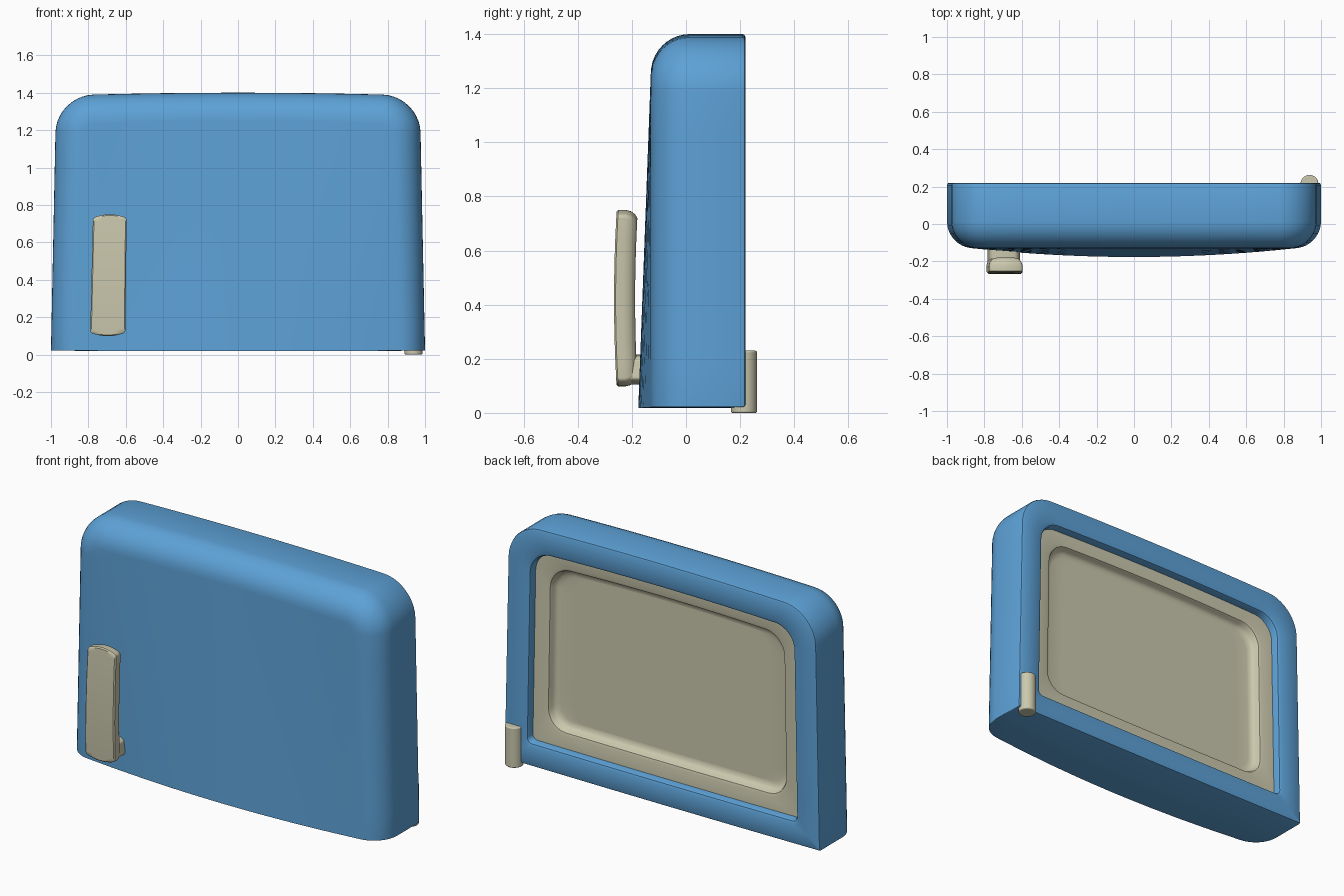
import bpy, bmesh
from math import sin, cos, pi, radians

if "Cube" in bpy.data.objects:
    bpy.data.objects.remove(bpy.data.objects["Cube"])


def material(name, rgb):
    m = bpy.data.materials.new(name)
    m.diffuse_color = (*rgb, 1)
    m.use_nodes = True
    m.node_tree.nodes["Principled BSDF"].inputs["Base Color"].default_value = m.diffuse_color
    return m


BLUE = material("blue_enamel", (0.11, 0.36, 0.68))
CREAM = material("cream_plastic", (0.60, 0.58, 0.42))


def finish(ob, mat):
    ob.data.materials.append(mat)
    bpy.ops.object.select_all(action='DESELECT')
    ob.select_set(True)
    bpy.context.view_layer.objects.active = ob
    bpy.ops.object.shade_smooth_by_angle(angle=radians(40))


def outline(wb, wt, z0, z1, rt, rb, bow_t=0.016, bow_b=0.003):
    """Mirrored tapered outline with round corners and slightly bowed ends."""
    h = z1 - z0

    def w(z):
        return wb + (wt - wb) * (z - z0) / h

    half = [(f * (wb - rb), z0) for f in (0.05, 0.3, 0.55, 0.8)]
    for i in range(7):
        a = -pi / 2 + i * pi / 12
        z = z0 + rb + rb * sin(a)
        half.append((w(z) - rb + rb * cos(a), z))
    for i in range(1, 8):
        z = z0 + rb + (h - rb - rt) * i / 8
        half.append((w(z), z))
    for i in range(11):
        a = i * pi / 20
        z = z1 - rt + rt * sin(a)
        half.append((w(z) - rt + rt * cos(a), z))
    half += [(f * (wt - rt), z1) for f in (0.8, 0.55, 0.3, 0.05)]
    out = []
    for x, z in half:
        f = (z - z0) / h
        out.append((x, z + bow_b * (x / wb) ** 2 * (1 - f) - bow_t * (x / wt) ** 2 * f))
    return out + [(-x, z) for x, z in reversed(out)]


def loft(name, layers, mat, columns=16, cx=0.0, lean=0.0):
    """Skin outlines stacked along y; both ends are capped with rows of quads."""
    bm = bmesh.new()

    def vert(x, z, y):
        return bm.verts.new((x + cx + lean * z, y(x, z) if callable(y) else y, z))

    rings = [[vert(x, z, y) for x, z in pts] for pts, y in layers]
    n = len(rings[0])
    for a, b in zip(rings, rings[1:]):
        for i in range(n):
            j = (i + 1) % n
            bm.faces.new((a[i], a[j], b[j], b[i]))
    for ring, (pts, y) in ((rings[0], layers[0]), (rings[-1], layers[-1])):
        rows = []
        for i in range(n // 2):
            x, z = pts[i]
            mid = [vert(x * (1 - 2 * k / columns), z, y) for k in range(1, columns)]
            rows.append([ring[i]] + mid + [ring[n - 1 - i]])
        for p, q in zip(rows, rows[1:]):
            for k in range(columns):
                bm.faces.new((p[k], p[k + 1], q[k + 1], q[k]))
    bmesh.ops.recalc_face_normals(bm, faces=bm.faces)
    me = bpy.data.meshes.new(name)
    bm.to_mesh(me)
    bm.free()
    ob = bpy.data.objects.new(name, me)
    bpy.context.collection.objects.link(ob)
    finish(ob, mat)


# Door shell: bulged front, big front fillet, framed recess in the back
def front_y(x, z):
    return -0.13 - 0.047 * max(0, 1 - (x / 0.86) ** 2) * max(0, 1 - z / 1.26)


def shell(inset, z0=0.018):
    return outline(1 - inset, 0.972 - inset, z0, 1.4 - inset, 0.2 - inset, 0.004)


def opening(inset):
    return outline(0.85 - inset, 0.83 - inset, 0.15 + inset, 1.26 - inset,
                   0.12 - inset / 2, 0.03)


R = 0.145
layers = []
for i in range(10, -1, -1):
    t = i * pi / 20
    layers.append((shell(R * (1 - cos(t))),
                   lambda x, z, t=t: front_y(x, z) + R * (1 - sin(t))))
layers += [(shell(0), 0.208), (shell(0.003, 0.021), 0.216), (shell(0.011, 0.029), 0.22),
           (opening(-0.02), 0.22), (opening(-0.006), 0.214), (opening(0), 0.20),
           (opening(0), 0.08)]
loft("door_shell", layers, BLUE)


# Inner liner: flat rim around a sunken tray
def tray(inset):
    return outline(0.75 - inset, 0.735 - inset, 0.245 + inset, 1.18 - inset,
                   0.12 - inset / 2, 0.11 - inset / 2)


loft("door_liner", [(opening(-0.003), 0.09), (opening(-0.003), 0.172),
                    (tray(-0.02), 0.172), (tray(-0.006), 0.168), (tray(0), 0.158),
                    (tray(0.004), 0.14), (tray(0.016), 0.127), (tray(0.04), 0.122)], CREAM)


# Handle: arched grip with rounded back edges
def grip(inset):
    return outline(0.094 - inset, 0.090 - inset, 0.098 + inset, 0.75 - inset,
                   0.012, 0.012, 0.02, 0.02)


def arch(y):
    return lambda x, z: y - 0.01 * (1 - ((z - 0.42) / 0.33) ** 2)


loft("handle_grip", [(grip(0.006), arch(-0.256)), (grip(0), arch(-0.25)),
                     (grip(0), arch(-0.222)), (grip(0.005), arch(-0.203)),
                     (grip(0.016), arch(-0.187)), (grip(0.03), arch(-0.178))],
     CREAM, 4, -0.698, 0.017)

# Foot joining the lower end of the handle to the door
foot = outline(0.088, 0.075, 0.105, 0.215, 0.02, 0.012, 0.01, 0.018)
loft("handle_foot", [(foot, -0.21), (foot, -0.12)], CREAM, 4, -0.698, 0.017)

# Hinge barrel at the lower back corner
bpy.ops.mesh.primitive_cylinder_add(vertices=40, radius=0.048, depth=0.23,
                                    location=(0.938, 0.214, 0.115))
hinge = bpy.context.object
hinge.name = "hinge_barrel"
bev = hinge.modifiers.new("rounding", 'BEVEL')
bev.width, bev.segments, bev.limit_method = 0.006, 3, 'ANGLE'
finish(hinge, CREAM)
